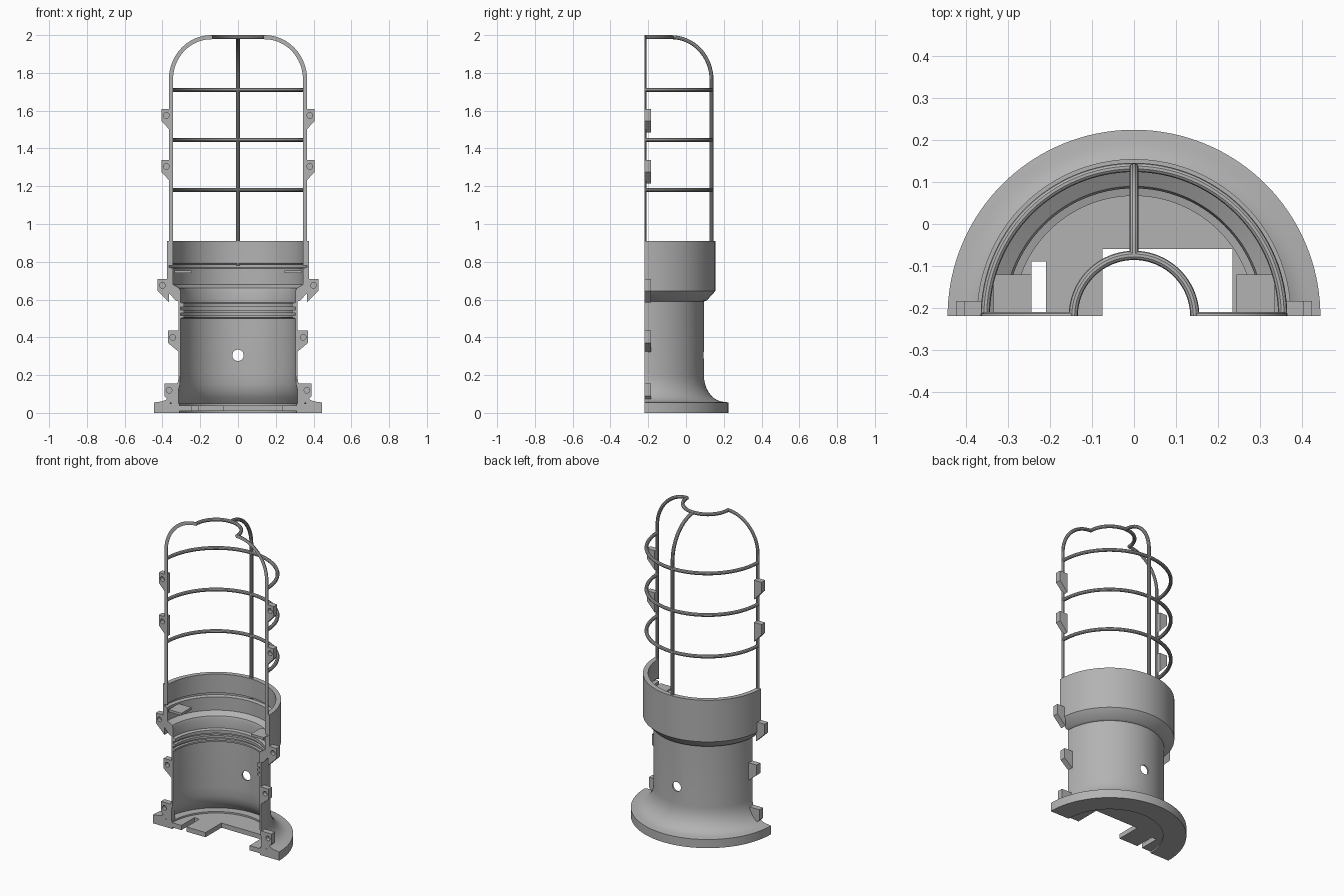
import bpy, bmesh, math
from mathutils import Vector, Matrix

if "Cube" in bpy.data.objects:
    bpy.data.objects.remove(bpy.data.objects["Cube"], do_unlink=True)

CUT = -0.22          # plane the housing is split on; the axis lies in it
ROD = 0.011          # cage rod radius
CAGE = 0.355         # cage radius

grey = bpy.data.materials.new("plain grey")
grey.use_nodes = True
grey.diffuse_color = (0.45, 0.45, 0.45, 1)
grey.node_tree.nodes["Principled BSDF"].inputs["Base Color"].default_value = grey.diffuse_color


def finish(bm, name, smooth=True):
    bmesh.ops.recalc_face_normals(bm, faces=bm.faces)
    mesh = bpy.data.meshes.new(name)
    bm.to_mesh(mesh)
    bm.free()
    obj = bpy.data.objects.new(name, mesh)
    bpy.context.collection.objects.link(obj)
    mesh.materials.append(grey)
    if smooth:
        shade(obj)
    return obj


def shade(obj):
    bpy.ops.object.select_all(action='DESELECT')
    obj.select_set(True)
    bpy.context.view_layer.objects.active = obj
    bpy.ops.object.shade_smooth_by_angle(angle=math.radians(30))


def prism(name, points, to_3d, depth):
    """Extrude a flat outline by the depth vector."""
    bm = bmesh.new()
    face = bm.faces.new([bm.verts.new(to_3d(p)) for p in points])
    ext = bmesh.ops.extrude_face_region(bm, geom=[face])
    bmesh.ops.translate(bm, vec=depth, verts=[v for v in ext["geom"] if isinstance(v, bmesh.types.BMVert)])
    return finish(bm, name, False)


def drill(obj, x, z, radius, y0, y1):
    """Cut a round hole along y and bake it into the mesh."""
    bm = bmesh.new()
    bmesh.ops.create_cone(bm, cap_ends=True, segments=24, radius1=radius, radius2=radius, depth=y1 - y0,
                          matrix=Matrix.Translation((x, (y0 + y1) / 2, z)) @ Matrix.Rotation(math.pi / 2, 4, 'X'))
    cutter = finish(bm, "hole_cutter", False)
    cutter.hide_render = True
    mod = obj.modifiers.new("hole", 'BOOLEAN')
    mod.operation, mod.solver, mod.object = 'DIFFERENCE', 'EXACT', cutter
    deps = bpy.context.evaluated_depsgraph_get()
    mesh = bpy.data.meshes.new_from_object(obj.evaluated_get(deps))
    obj.modifiers.clear()
    obj.data = mesh
    bpy.data.objects.remove(cutter, do_unlink=True)


def rod(name, points):
    """Round rod along a path, trimmed at the split plane."""
    curve = bpy.data.curves.new(name, 'CURVE')
    curve.dimensions = '3D'
    curve.bevel_depth, curve.bevel_resolution, curve.use_fill_caps = ROD, 3, True
    spline = curve.splines.new('POLY')
    spline.points.add(len(points) - 1)
    for p, co in zip(spline.points, points):
        p.co = (*co, 1)
    temp = bpy.data.objects.new(name + "_path", curve)
    bpy.context.collection.objects.link(temp)
    mesh = bpy.data.meshes.new_from_object(temp.evaluated_get(bpy.context.evaluated_depsgraph_get()))
    bpy.data.objects.remove(temp, do_unlink=True)
    bm = bmesh.new()
    bm.from_mesh(mesh)
    bmesh.ops.remove_doubles(bm, verts=bm.verts, dist=1e-5)
    cut = bmesh.ops.bisect_plane(bm, geom=bm.verts[:] + bm.edges[:] + bm.faces[:], dist=1e-5,
                                 plane_co=(0, CUT, 0), plane_no=(0, -1, 0), clear_outer=True)
    edges = [e for e in cut["geom_cut"] if isinstance(e, bmesh.types.BMEdge) and e.is_boundary]
    if edges:
        bmesh.ops.holes_fill(bm, edges=edges)
    return finish(bm, name)


def half_circle(radius, z, steps=64):
    return [(radius * math.cos(math.pi * i / steps), CUT + radius * math.sin(math.pi * i / steps), z)
            for i in range(steps + 1)]


# Housing: half turn of a closed wall section
def flare(r, z, width, height, steps=9):
    """Concave quarter curve from the foot up to the straight wall."""
    return [(r + width * (1 - math.sin(a)), z + height * (1 - math.cos(a)))
            for a in (math.pi / 2 * i / steps for i in range(steps + 1))]


outer = [(0.31, 0), (0.445, 0), (0.445, 0.055)] + flare(0.315, 0.058, 0.11, 0.14)
outer += [(0.315, 0.59), (0.33, 0.595), (0.375, 0.645), (0.375, 0.91)]
inner = [(0.345, 0.91), (0.345, 0.79), (0.365, 0.785), (0.365, 0.77), (0.345, 0.765),
         (0.345, 0.68), (0.31, 0.66), (0.305, 0.645), (0.305, 0.585), (0.287, 0.58)]
for z in (0.56, 0.53):
    inner += [(0.287, z), (0.305, z), (0.305, z - 0.015), (0.287, z - 0.015)]
inner += [(0.287, 0.505), (0.305, 0.5), (0.305, 0.21)]
inner += [(0.308, 0.15), (0.318, 0.11), (0.335, 0.08), (0.36, 0.05), (0.31, 0.05)]

bm = bmesh.new()
section = [bm.verts.new((r, CUT, z)) for r, z in outer + inner]
start = bm.faces.new(section)
spun = bmesh.ops.spin(bm, geom=start.edges[:], cent=(0, CUT, 0), axis=(0, 0, 1),
                      angle=math.pi, steps=72)
bmesh.ops.contextual_create(bm, geom=[e for e in spun["geom_last"] if isinstance(e, bmesh.types.BMEdge)])
housing = finish(bm, "housing", False)
drill(housing, 0, 0.305, 0.03, 0, 0.2)
shade(housing)

# Floor plate with its cable cut-outs
notches = [(-0.245, CUT), (-0.245, -0.09), (-0.21, -0.09), (-0.21, CUT),
           (-0.075, CUT), (-0.075, -0.06), (0.235, -0.06), (0.235, CUT)]
prism("floor_plate", [p[:2] for p in half_circle(0.313, 0, 48)] + notches,
      lambda p: (p[0], p[1], 0.01), Vector((0, 0, 0.03)))

# Cage hoops and top ring
for i, z in enumerate((1.18, 1.445, 1.71)):
    rod(f"cage_hoop_{i + 1}", half_circle(CAGE, z))
rod("cage_top_ring", half_circle(0.145, 2 - ROD))

# Cage uprights, bending inward to the top ring
bend = CAGE - 0.142
upright = [(CAGE, 0.78), (CAGE, 1.2)]
for i in range(17):
    a = math.pi / 2 * i / 16
    upright.append((CAGE - bend * (1 - math.cos(a)), 2 - ROD - 0.225 * (1 - math.sin(a))))
for name, angle in (("left", 0), ("back", math.pi / 2), ("right", math.pi)):
    rod(f"cage_upright_{name}",
        [(r * math.cos(angle), CUT + r * math.sin(angle), z) for r, z in upright])

# Screw lugs along the split, each with a blind hole: inner x, outer x, top z, height
lugs = [(0.35, 0.405, 1.61, 0.125), (0.35, 0.405, 1.34, 0.125), (0.365, 0.425, 0.71, 0.125),
        (0.31, 0.37, 0.435, 0.115), (0.315, 0.39, 0.155, 0.1)]
for side, name in ((1, "left"), (-1, "right")):
    for i, (x0, x1, top, height) in enumerate(lugs):
        shoulder = top - 0.065
        shape = [(x0, top), (x1, top), (x1, shoulder), (x0, top - height)]
        if i == 4:
            shape = [(x0, top), (x1, top), (x1, shoulder), (x1 - 0.04, 0.05), (x0, 0.05)]
        lug = prism(f"screw_lug_{name}_{i + 1}", shape,
                    lambda p: (side * p[0], CUT, p[1]), Vector((0, 0.036, 0)))
        drill(lug, side * (x1 - 0.025), top - 0.035, 0.015, CUT - 0.02, CUT + 0.025)

    # Inner support tab
    tab = [(0.245, CUT), (0.335, CUT), (0.335, -0.12), (0.245, -0.12)]
    prism(f"support_tab_{name}", tab, lambda p: (side * p[0], p[1], 0.74), Vector((0, 0, 0.015)))
